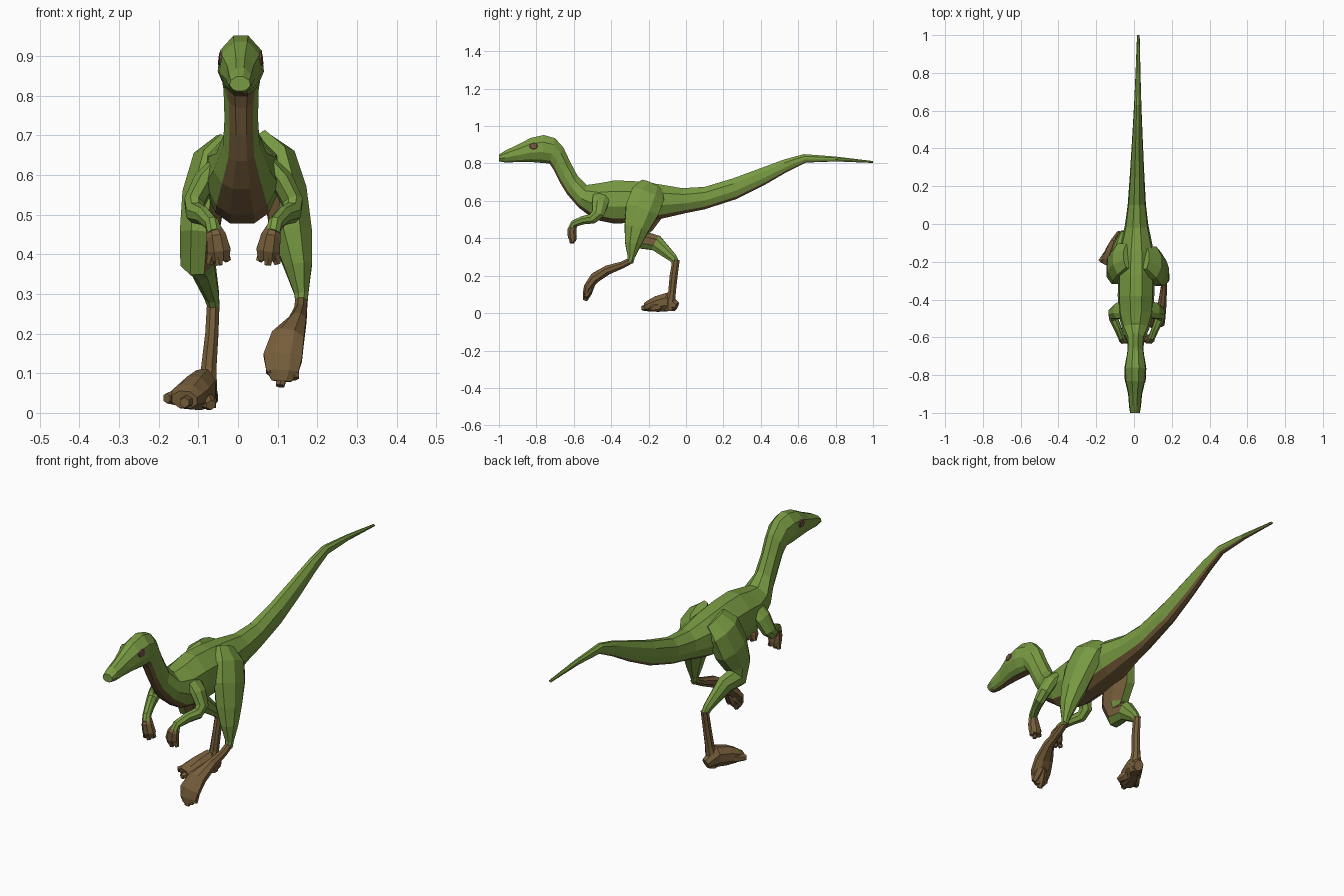
import bpy, bmesh, math
from mathutils import Vector
from mathutils.bvhtree import BVHTree


def material(name, rgb):
    m = bpy.data.materials.new(name)
    m.diffuse_color = (*rgb, 1)
    return m


GREEN = material("leaf green skin", (0.19, 0.325, 0.055))
BROWN = material("brown skin", (0.185, 0.112, 0.044))
EYE = material("reddish eye", (0.17, 0.08, 0.055))


def skin(name, rings, mats, rule=None):
    """Join equal-sided rings into a closed flat-shaded tube."""
    bm = bmesh.new()
    loops = [[bm.verts.new(p) for p in r] for r in rings]
    n = len(loops[0])
    tagged = []
    for i in range(len(loops) - 1):
        for j in range(n):
            k = (j + 1) % n
            f = bm.faces.new((loops[i][j], loops[i][k], loops[i + 1][k], loops[i + 1][j]))
            tagged.append((i, j, f))
    bm.faces.new(loops[0])
    bm.faces.new(loops[-1])
    bmesh.ops.recalc_face_normals(bm, faces=bm.faces)
    if rule:
        for i, j, f in tagged:
            f.material_index = rule(i, j, f)
    me = bpy.data.meshes.new(name)
    bm.to_mesh(me)
    bm.free()
    ob = bpy.data.objects.new(name, me)
    bpy.context.collection.objects.link(ob)
    for m in mats:
        me.materials.append(m)
    return ob


def limb(name, path, mats, rule=None, n=8):
    """Tube along (x, y, z, half width, half depth) stations."""
    pts = [Vector(p[:3]) for p in path]
    rings = []
    for i, p in enumerate(path):
        t = (pts[min(i + 1, len(pts) - 1)] - pts[max(i - 1, 0)]).normalized()
        lat = Vector((1, 0, 0))
        lat = (lat - t * lat.dot(t)).normalized()
        dep = t.cross(lat)
        rings.append([pts[i] + lat * p[3] * math.cos(a) + dep * p[4] * math.sin(a)
                      for a in (2 * math.pi * (k + .5) / n for k in range(n))])
    return skin(name, rings, mats, rule)


def digits(name, root, tips, r):
    """Tapering toes or fingers spreading from one root."""
    root = Vector(root)
    for k, tip in enumerate(tips):
        tip = Vector(tip)
        mid = root.lerp(tip, .6)
        limb(f"{name}_{k + 1}", [(*root, r, r), (*mid, r, r * 1.05), (*tip, r * .6, r * .6)],
             [BROWN], n=6)


# Body from snout to tail tip: top y, z, bottom y, z, half width
profile = [
    (-1, .848, -1, .812, .026), (-.965, .87, -.97, .806, .031), (-.9, .90, -.9, .807, .037),
    (-.83, .937, -.83, .808, .053), (-.76, .952, -.77, .803, .058), (-.70, .935, -.73, .80, .05),
    (-.655, .885, -.71, .77, .044), (-.62, .81, -.675, .70, .042), (-.58, .735, -.635, .635, .046),
    (-.53, .685, -.575, .565, .07), (-.46, .695, -.49, .50, .092), (-.38, .71, -.38, .478, .096),
    (-.27, .705, -.27, .485, .096), (-.15, .69, -.13, .505, .09), (-.02, .668, 0, .535, .062),
    (.1, .675, .1, .555, .048), (.25, .72, .27, .61, .038), (.4, .775, .42, .685, .03),
    (.52, .82, .54, .755, .024), (.63, .85, .64, .805, .019), (.8, .837, .8, .811, .013),
    (1, .813, 1, .803, .007)]
half = (18, 43, 78, 118, 162)
angles = [math.radians(a) for a in half + tuple(-a for a in reversed(half))]
rings = []
for yt, zt, yb, zb, hw in profile:
    top, bot = Vector((0, yt, zt)), Vector((0, yb, zb))
    mid, up = (top + bot) / 2, (top - bot) / 2 / math.cos(math.pi / 10)
    mid.x = .014 + .009 * mid.y
    rings.append([mid - up * math.cos(a) + Vector((hw * math.sin(a) * 1.03, 0, 0)) for a in angles])
body = skin("body", rings, [GREEN, BROWN],
            lambda i, j, f: int(j == 9 or (i > 4 and j in (0, 8))))

# Eyes: thin plates laid on the sides of the head
tree = BVHTree.FromPolygons([v.co for v in body.data.vertices],
                            [p.vertices[:] for p in body.data.polygons])
for side, label in ((1, "right"), (-1, "left")):
    hit, nor, _, _ = tree.ray_cast(Vector((side * .5, -.815, .893)), Vector((-side, 0, 0)))
    fwd = Vector((0, 1, 0))
    fwd = (fwd - nor * fwd.dot(nor)).normalized()
    up = nor.cross(fwd)
    skin(f"{label}_eye",
         [[hit + nor * d + fwd * .024 * s * math.cos(a) + up * .019 * s * math.sin(a)
           for a in (2 * math.pi * k / 8 for k in range(8))]
          for d, s in ((-.003, 1), (.004, .85))], [EYE])


# Thighs and shins, brown high on the inner face
def inner(side, low):
    return lambda i, j, f: int(f.normal.x * side < -.55 and f.calc_center_median().z > low)


limb("right_thigh", [
    (.06, -.18, .68, .025, .07), (.10, -.205, .63, .05, .098), (.12, -.235, .55, .058, .098),
    (.136, -.265, .45, .055, .07), (.152, -.283, .37, .038, .047), (.16, -.293, .30, .019, .021),
    (.16, -.30, .27, .016, .018)], [GREEN, BROWN], inner(1, .47))
limb("left_thigh", [
    (-.035, -.17, .68, .025, .07), (-.068, -.185, .63, .05, .095), (-.088, -.215, .54, .057, .098),
    (-.098, -.25, .45, .053, .075), (-.103, -.235, .39, .046, .058), (-.09, -.16, .375, .035, .046),
    (-.066, -.07, .295, .02, .025), (-.062, -.055, .27, .016, .02)], [GREEN, BROWN], inner(-1, .38))

# Raised right foot
limb("right_foot", [
    (.16, -.287, .285, .016, .018), (.158, -.34, .258, .018, .02), (.15, -.42, .23, .024, .027),
    (.126, -.485, .19, .045, .03), (.113, -.525, .14, .053, .023), (.112, -.535, .105, .044, .018),
    (.11, -.537, .08, .027, .014)], [BROWN])
digits("right_toe", (.122, -.50, .17),
       [(.08, -.535, .098), (.106, -.54, .068), (.144, -.535, .086)], .02)

# Standing left foot
limb("left_shank", [
    (-.062, -.053, .285, .017, .021), (-.066, -.066, .20, .018, .023), (-.074, -.075, .11, .021, .022),
    (-.08, -.085, .055, .03, .032), (-.08, -.085, .012, .026, .028)], [BROWN])
limb("left_foot", [
    (-.07, -.05, .035, .022, .025), (-.09, -.10, .06, .038, .054), (-.11, -.15, .05, .046, .046),
    (-.128, -.19, .04, .046, .034), (-.135, -.215, .033, .036, .024)], [BROWN])
digits("left_toe", (-.095, -.11, .045),
       [(-.18, -.20, .037), (-.135, -.235, .026), (-.068, -.19, .02)], .022)

# Arms and hands, mirrored about the body's centre line
for side, label in ((1, "right"), (-1, "left")):
    def m(*p):
        return (.014 + side * (p[0] - .014), *p[1:])
    limb(f"{label}_arm", [
        m(.07, -.45, .635, .02, .05), m(.112, -.46, .585, .03, .046), m(.138, -.472, .53, .028, .036),
        m(.136, -.50, .505, .025, .029), m(.115, -.55, .497, .021, .024),
        m(.094, -.60, .478, .019, .02), m(.088, -.612, .455, .019, .019)], [GREEN])
    limb(f"{label}_hand", [
        m(.092, -.597, .475, .016, .016), m(.083, -.61, .445, .027, .026),
        m(.076, -.608, .41, .032, .026), m(.075, -.604, .385, .026, .018)], [BROWN])
    digits(f"{label}_finger", m(.082, -.61, .44),
           [m(.053, -.60, .383), m(.075, -.612, .372), m(.1, -.605, .375)], .015)
